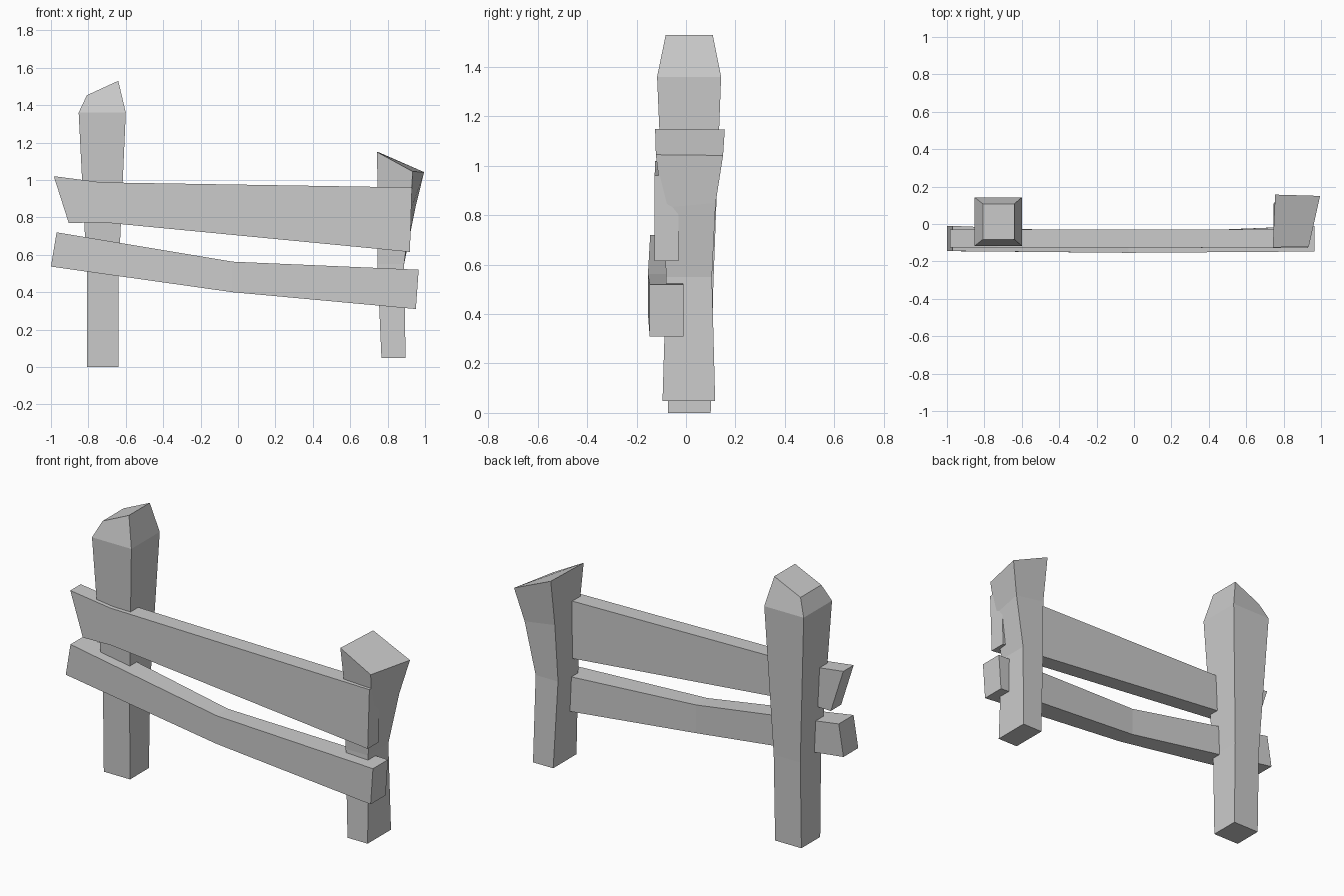
import bpy, bmesh

if "Cube" in bpy.data.objects:
    bpy.data.objects.remove(bpy.data.objects["Cube"])


def loft(name, rings):
    """Skin a list of four-cornered rings and cap both ends."""
    bm = bmesh.new()
    loops = [[bm.verts.new(p) for p in ring] for ring in rings]
    for a, b in zip(loops, loops[1:]):
        for i in range(4):
            j = (i + 1) % 4
            bm.faces.new((a[i], a[j], b[j], b[i]))
    bm.faces.new(loops[0][::-1])
    bm.faces.new(loops[-1])
    bmesh.ops.recalc_face_normals(bm, faces=bm.faces)
    mesh = bpy.data.meshes.new(name)
    bm.to_mesh(mesh)
    bm.free()
    obj = bpy.data.objects.new(name, mesh)
    bpy.context.collection.objects.link(obj)
    return obj


def post_ring(x0, x1, y0, y1, z0, z1):
    """Post section; z0 and z1 are the left and right heights."""
    return [(x0, y0, z0), (x1, y0, z1), (x1, y1, z1), (x0, y1, z0)]


def rail_ring(x_low, z_low, x_top, z_top, y0, y1):
    """Rail section; the cut may lean between bottom and top."""
    return [(x_low, y0, z_low), (x_low, y1, z_low),
            (x_top, y1, z_top), (x_top, y0, z_top)]


# Tall post with tapered, slanted tip
loft("tall_post", [
    post_ring(-0.808, -0.64, -0.072, 0.10, 0, 0),
    post_ring(-0.808, -0.638, -0.08, 0.11, 0.5, 0.5),
    post_ring(-0.852, -0.60, -0.117, 0.142, 1.36, 1.36),
    post_ring(-0.808, -0.64, -0.082, 0.108, 1.453, 1.53),
])

# Short post flaring to a twisted, slanted top
loft("short_post", [
    post_ring(0.767, 0.896, -0.095, 0.118, 0.048, 0.048),
    post_ring(0.745, 0.888, -0.08, 0.105, 0.55, 0.55),
    [(0.75, -0.09, 0.86), (0.921, -0.095, 0.83),
     (0.948, 0.12, 0.85), (0.755, 0.12, 0.88)],
    [(0.742, -0.125, 1.15), (0.934, -0.122, 1.045),
     (0.995, 0.15, 1.042), (0.755, 0.157, 1.147)],
])

# Upper rail with slanted left end
loft("upper_rail", [
    rail_ring(-0.905, 0.77, -0.985, 1.02, -0.125, -0.03),
    rail_ring(-0.72, 0.773, -0.73, 0.987, -0.125, -0.03),
    rail_ring(0.919, 0.615, 0.93, 0.96, -0.128, -0.03),
])

# Lower rail bent in the middle
loft("lower_rail", [
    rail_ring(-1.0, 0.537, -0.97, 0.72, -0.145, -0.01),
    rail_ring(-0.03, 0.40, -0.03, 0.563, -0.154, -0.05),
    rail_ring(0.951, 0.31, 0.966, 0.52, -0.147, -0.01),
])
